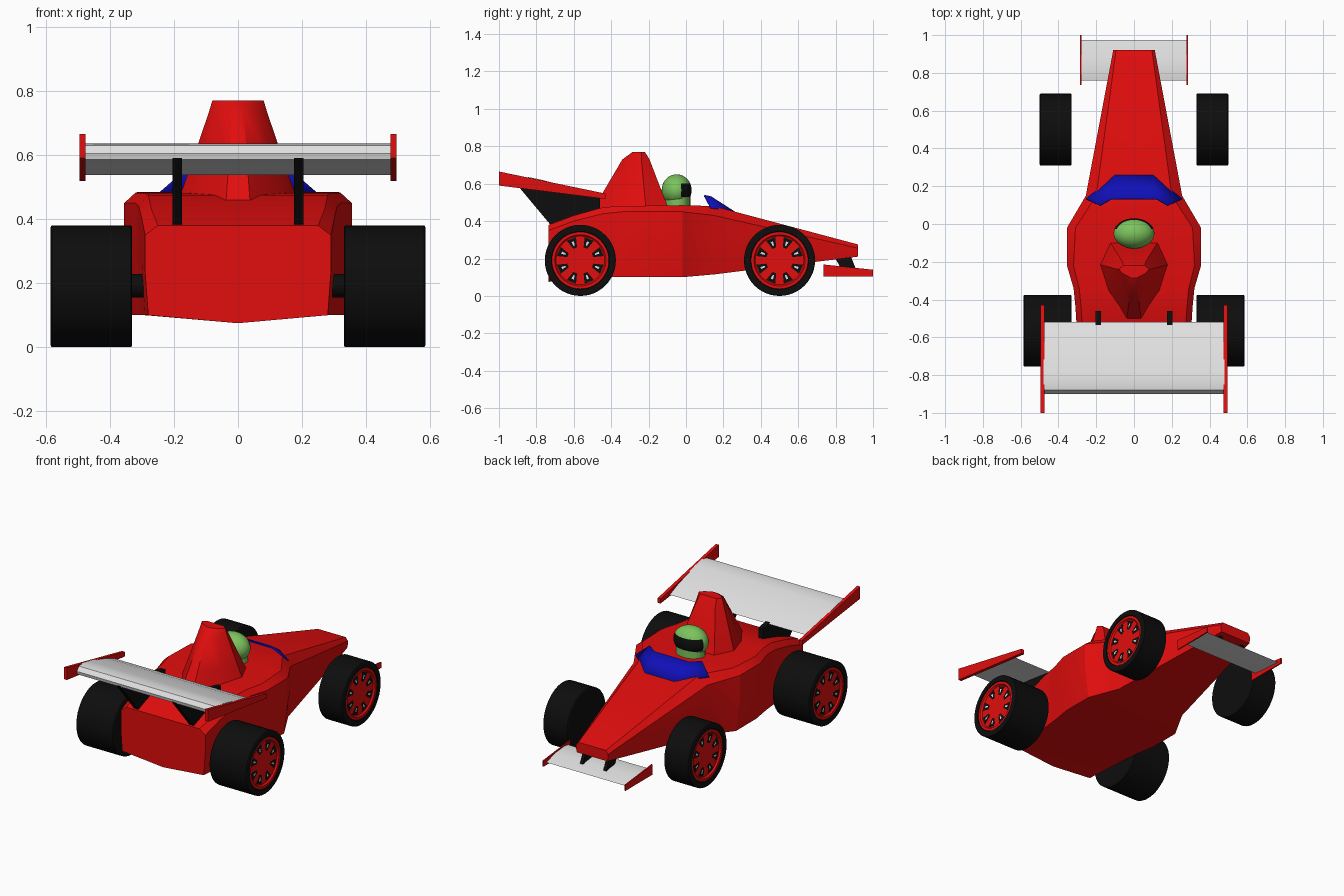
import bpy, bmesh, math
from mathutils import Vector

if "Cube" in bpy.data.objects:
    bpy.data.objects.remove(bpy.data.objects["Cube"])

def material(name, r, g, b):
    m = bpy.data.materials.new(name)
    m.diffuse_color = (r, g, b, 1)
    m.use_nodes = True
    m.node_tree.nodes["Principled BSDF"].inputs["Base Color"].default_value = m.diffuse_color
    return m

RED = material("red paint", 0.76, 0.004, 0.004)
WHITE = material("white wing", 0.76, 0.76, 0.76)
BLACK = material("black rubber", 0.004, 0.004, 0.004)
BLUE = material("blue screen", 0.005, 0.005, 0.48)
GREEN = material("green helmet", 0.2, 0.55, 0.11)

def build(name, verts, faces, mats, mirror=False, angle=30):
    """Mesh object with consistent normals, smooth by angle, optionally mirrored in x."""
    me = bpy.data.meshes.new(name)
    me.from_pydata(verts, [], faces)
    bm = bmesh.new()
    bm.from_mesh(me)
    bmesh.ops.recalc_face_normals(bm, faces=bm.faces)
    bm.to_mesh(me)
    bm.free()
    for m in mats:
        me.materials.append(m)
    me.shade_smooth()
    me.set_sharp_from_angle(angle=math.radians(angle))
    ob = bpy.data.objects.new(name, me)
    bpy.context.collection.objects.link(ob)
    if mirror:
        ob.modifiers.new("mirror", 'MIRROR')
    return ob

def loft(name, rings, mat, mirror=False, angle=30):
    """Skin a list of equal closed rings and cap both ends."""
    n = len(rings[0])
    verts = [p for r in rings for p in r]
    faces = [(k*n+i, k*n+(i+1) % n, (k+1)*n+(i+1) % n, (k+1)*n+i)
             for k in range(len(rings)-1) for i in range(n)]
    faces += [tuple(range(n)), tuple(range(len(verts)-n, len(verts)))]
    return build(name, verts, faces, [mat], mirror, angle)

def prism(name, yz, x0, x1, mat, mirror=False, angle=30):
    return loft(name, [[(x, y, z) for y, z in yz] for x in (x0, x1)], mat, mirror, angle)

def mirrored_ring(half):
    return half + [(-x, y, z) for x, y, z in reversed(half) if x > 1e-6]

# body: sections of y, top half width, max half width, bottom half width, top, shoulder, bottom, keel drop
sections = [
    (-0.735, 0.25, 0.29, 0.28, 0.38, 0.35, 0.10, 0.025),
    (-0.60, 0.27, 0.30, 0.29, 0.43, 0.40, 0.10, 0.005),
    (-0.44, 0.28, 0.31, 0.30, 0.475, 0.44, 0.10, 0),
    (-0.34, 0.29, 0.32, 0.31, 0.48, 0.45, 0.10, 0),
    (-0.22, 0.32, 0.355, 0.33, 0.482, 0.45, 0.10, 0),
    (-0.02, 0.31, 0.355, 0.33, 0.485, 0.45, 0.10, 0),
    (0.15, 0.20, 0.255, 0.24, 0.48, 0.43, 0.115, 0),
    (0.92, 0.095, 0.11, 0.105, 0.275, 0.255, 0.21, 0)]
rings = []
for y, wt, w, wb, t, s, b, k in sections:
    rings.append(mirrored_ring([
        (0, y, t), (wt, y, t), (w, y, s), (w, y, b + 0.55*(s-b)), (wb, y, b), (0, y, b-k)]))
loft("body", rings, RED, angle=25)

# air intake behind the driver: z, back y, front y, half width
rings = []
for z, yb, yf, w in [(0.46, -0.50, -0.09, 0.185), (0.56, -0.44, -0.13, 0.15),
                     (0.73, -0.34, -0.195, 0.092), (0.77, -0.285, -0.22, 0.08)]:
    d = yf - yb
    rings.append(mirrored_ring([(0, yf, z), (0.7*w, yf, z), (w, yf-0.3*d, z),
                                (0.75*w, yf-0.65*d, z), (0.2*w, yb, z), (0, yb, z)]))
loft("air_intake", rings, RED, angle=35)

# helmet with a dark visor
bm = bmesh.new()
bmesh.ops.create_uvsphere(bm, u_segments=40, v_segments=28, radius=1)
for f in bm.faces:
    c = f.calc_center_median()
    f.material_index = 1 if c.y > 0.28 and -0.45 < c.z < 0.45 else 0
    f.smooth = True
for v in bm.verts:
    v.co = Vector((v.co.x*0.108, v.co.y*0.08-0.05, v.co.z*0.085+0.565))
me = bpy.data.meshes.new("helmet")
bm.to_mesh(me)
bm.free()
me.materials.append(GREEN)
me.materials.append(BLACK)
bpy.context.collection.objects.link(bpy.data.objects.new("helmet", me))

# driver's neck below the helmet
circle = [(math.cos(i*math.pi/12), math.sin(i*math.pi/12)) for i in range(24)]
loft("neck", [[(0.09*c, 0.068*s-0.045, z) for c, s in circle] for z in (0.46, 0.55)], GREEN)

# wraparound windscreen: lower edge then upper edge
low = [(-0.255, 0.135, 0.475), (-0.10, 0.26, 0.452), (0.10, 0.26, 0.452), (0.255, 0.135, 0.475)]
high = [(-0.18, 0.10, 0.54), (-0.12, 0.135, 0.532), (0.12, 0.135, 0.532), (0.18, 0.10, 0.54)]
screen = build("windscreen", low + high, [(i, i+1, i+5, i+4) for i in range(3)], [BLUE])
screen.modifiers.new("thickness", 'SOLIDIFY').thickness = 0.008

# rear wing, end plates and struts
prism("rear_wing", [(-0.52, 0.538), (-0.60, 0.572), (-0.70, 0.602), (-0.78, 0.623), (-0.84, 0.635),
                    (-0.88, 0.63), (-0.90, 0.605), (-0.895, 0.585), (-0.72, 0.567)],
      -0.48, 0.48, WHITE, angle=40)
prism("rear_end_plate", [(-1, 0.665), (-1, 0.59), (-0.43, 0.518), (-0.43, 0.547)],
      0.475, 0.495, RED, True)
prism("rear_wing_strut", [(-0.90, 0.59), (-0.72, 0.375), (-0.46, 0.45), (-0.46, 0.53), (-0.52, 0.542)],
      0.175, 0.205, BLACK, True)

# front wing, end plates and struts
prism("front_wing", [(0.76, 0.15), (0.80, 0.155), (0.88, 0.147), (0.975, 0.122), (0.88, 0.128), (0.77, 0.138)],
      -0.28, 0.28, WHITE, angle=40)
prism("front_end_plate", [(0.735, 0.105), (0.735, 0.168), (1.0, 0.14), (1.0, 0.105)],
      0.277, 0.285, RED, True)
prism("front_wing_strut", [(0.79, 0.215), (0.88, 0.215), (0.91, 0.14), (0.83, 0.145)],
      0.07, 0.09, BLACK, True)

# rear axle stubs
prism("rear_axle", [(-0.565+0.037*c, 0.192+0.037*s) for c, s in circle], 0.24, 0.35, BLACK, True)

# wheels
R = 0.19
def lathe(name, profile, y, mat, n=48):
    rings = [[(x, y + r*math.cos(i*math.tau/n), R + r*math.sin(i*math.tau/n)) for i in range(n)]
             for x, r in profile]
    return loft(name, rings, mat, True)

def spoke_gaps(name, x, y, r0, r1, width, mat, count=8):
    """Thin wedge plates set round the rim between the spokes."""
    verts, faces = [], []
    for k in range(count):
        a = (k + 0.5)*math.tau/count
        for xx in (x, x + 0.002):
            for r, s in [(r0, -0.7), (r1, -1), (r1, 1), (r0, 0.7)]:
                t = a + s*width
                verts.append((xx, y + r*math.cos(t), R + r*math.sin(t)))
        o = 8*k
        faces += [(o, o+1, o+2, o+3), (o+4, o+5, o+6, o+7)]
        faces += [(o+i, o+(i+1) % 4, o+4+(i+1) % 4, o+4+i) for i in range(4)]
    build(name, verts, faces, [mat], True)

for label, y, x0, x1 in [("front", 0.50, 0.33, 0.50), ("rear", -0.565, 0.33, 0.585)]:
    lathe(label + "_tyre", [(x0, 0.184), (x0+0.004, R), (x1-0.004, R), (x1, 0.184),
                            (x1, 0.155), (x1-0.02, 0.15)], y, BLACK)
    lathe(label + "_rim", [(x1-0.03, 0.152), (x1-0.004, 0.152), (x1-0.004, 0.137), (x1-0.014, 0.13)], y, RED)
    spoke_gaps(label + "_spoke_gaps", x1-0.015, y, 0.072, 0.127, 0.21, BLACK)
    spoke_gaps(label + "_spoke_glints", x1-0.0145, y, 0.085, 0.108, 0.06, WHITE)
